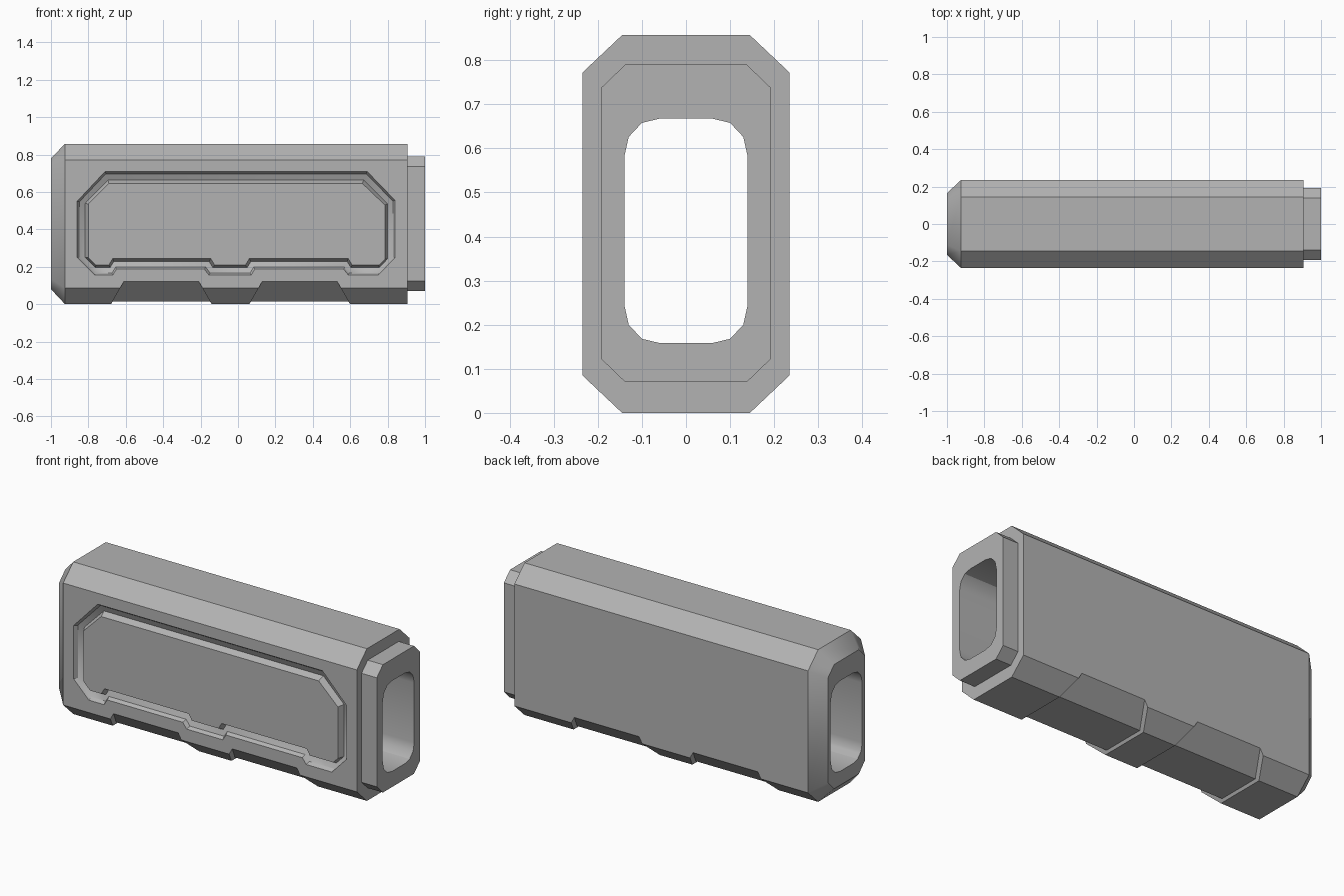
import bpy, bmesh, math

if "Cube" in bpy.data.objects:
    bpy.data.objects.remove(bpy.data.objects["Cube"])

grey = bpy.data.materials.new("plain grey")
grey.use_nodes = True
grey.diffuse_color = (0.45, 0.45, 0.45, 1)
grey.node_tree.nodes["Principled BSDF"].inputs["Base Color"].default_value = grey.diffuse_color


def loft(name, loops):
    """Closed solid through a list of matching point loops."""
    bm = bmesh.new()
    rings = [[bm.verts.new(point) for point in loop] for loop in loops]
    for a, b in zip(rings, rings[1:]):
        for i in range(len(a)):
            j = (i + 1) % len(a)
            bm.faces.new((a[i], a[j], b[j], b[i]))
    bm.faces.new(rings[0])
    bm.faces.new(rings[-1])
    bmesh.ops.recalc_face_normals(bm, faces=bm.faces)
    mesh = bpy.data.meshes.new(name)
    bm.to_mesh(mesh)
    bm.free()
    mesh.materials.append(grey)
    obj = bpy.data.objects.new(name, mesh)
    bpy.context.collection.objects.link(obj)
    return obj


def mirrored(x, quarter, middle):
    """Section at x from (y, height above middle) points of one quarter."""
    back = quarter[::-1]
    points = (quarter + [(y, -h) for y, h in back]
              + [(-y, -h) for y, h in quarter] + [(-y, h) for y, h in back])
    return [(x, y, middle + h) for y, h in points]


def octagon(x, half_width, low, high, cut_y, cut_z):
    half = (high - low) / 2
    return mirrored(x, [(half_width - cut_y, half), (half_width, half - cut_z)], low + half)


def cut(target, cutter):
    modifier = target.modifiers.new("cut", "BOOLEAN")
    modifier.object = cutter
    modifier.operation = "DIFFERENCE"
    modifier.solver = "EXACT"
    bpy.context.view_layer.objects.active = target
    bpy.ops.object.modifier_apply(modifier=modifier.name)


# Chamfered body with a tapered end, and the collar at the other end
body = loft("body", [octagon(-1, 0.165, 0.08, 0.78, 0.055, 0.055),
                     octagon(-0.925, 0.235, 0, 0.857, 0.09, 0.085),
                     octagon(0.905, 0.235, 0, 0.857, 0.09, 0.085)])
collar = loft("collar", [octagon(x, 0.193, 0.07, 0.79, 0.055, 0.053) for x in (0.905, 1)])

# Shallow recesses that wrap around the underside
core = loft("recess_core", [mirrored(x, [(0.127, 0.5), (0.235, 0.395), (0.3, 0.33)], 0.515)
                            for x in (-1.1, 1.1)])
helpers = [core]
for middle in (-0.41, 0.33):
    outline = [(-0.28, -0.02), (0.28, -0.02), (0.2, 0.122), (-0.2, 0.122)]
    recess = loft("recess_cutter", [[(middle + x, y, z) for x, z in outline]
                                    for y in (-0.27, 0.27)])
    cut(recess, core)
    cut(body, recess)
    helpers.append(recess)

# Front groove around a raised panel with a stepped lower edge
outer = [(-0.86, 0.55), (-0.71, 0.71), (0.69, 0.71), (0.84, 0.555), (0.84, 0.25),
         (0.75, 0.155), (0.59, 0.155), (0.565, 0.187), (0.09, 0.187), (0.07, 0.155),
         (-0.155, 0.155), (-0.18, 0.187), (-0.65, 0.187), (-0.67, 0.155),
         (-0.765, 0.155), (-0.86, 0.25)]
inner = [(-0.8, 0.535), (-0.69, 0.645), (0.665, 0.645), (0.785, 0.53), (0.785, 0.24),
         (0.755, 0.21), (0.61, 0.21), (0.59, 0.243), (0.06, 0.243), (0.04, 0.21),
         (-0.125, 0.21), (-0.145, 0.243), (-0.67, 0.243), (-0.69, 0.21),
         (-0.76, 0.21), (-0.8, 0.25)]


def groove_loop(blend, y):
    return [(ax + (bx - ax) * blend, y, az + (bz - az) * blend)
            for (ax, az), (bx, bz) in zip(outer, inner)]


steps = [(0, -0.26), (0, -0.235), (0.2, -0.215), (0.72, -0.2), (1, -0.232)]
groove = loft("groove_cutter", [groove_loop(*step) for step in steps])
cut(body, groove)
helpers.append(groove)

# Rounded tunnel through the whole length
corner = [(0.058, 0.255), (0.1, 0.245), (0.13, 0.213), (0.14, 0.168)]
tunnel = loft("tunnel_cutter", [mirrored(x, corner, 0.413) for x in (-1.1, 1.1)])
cut(body, tunnel)
cut(collar, tunnel)
helpers.append(tunnel)

for helper in helpers:
    bpy.data.objects.remove(helper)

bpy.ops.object.select_all(action="DESELECT")
for part in (body, collar):
    part.select_set(True)
bpy.context.view_layer.objects.active = body
bpy.ops.object.shade_smooth_by_angle(angle=math.radians(33))
